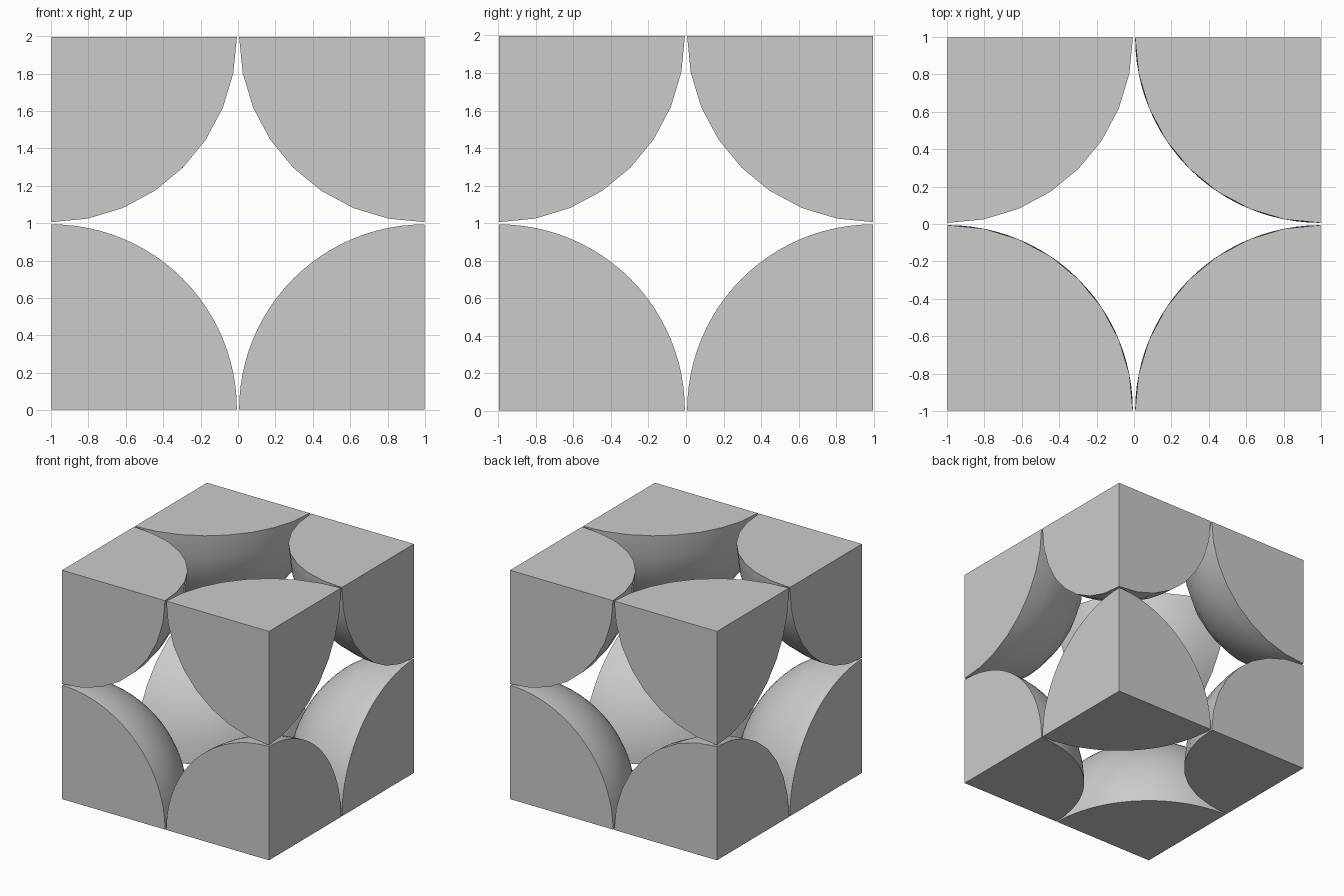
import bpy, bmesh
from mathutils import Vector

if "Cube" in bpy.data.objects:
    bpy.data.objects.remove(bpy.data.objects["Cube"])

R = 0.99      # sphere radius
H = 0.996     # half size of the cell


def octant(name, sx, sy, top, segments):
    """Closed eighth of a sphere whose square corner sits at a cell corner."""
    bm = bmesh.new()
    bmesh.ops.create_uvsphere(bm, u_segments=segments, v_segments=segments // 2, radius=R)
    sz = 1 if top else -1
    for outward in ((sx, 0, 0), (0, sy, 0), (0, 0, sz)):
        cut = bmesh.ops.bisect_plane(
            bm, geom=bm.verts[:] + bm.edges[:] + bm.faces[:], dist=1e-4,
            plane_co=(0, 0, 0), plane_no=outward, clear_outer=True)
        rim = [e for e in bm.edges if e.is_boundary]
        bmesh.ops.edgeloop_fill(bm, edges=rim)
    bmesh.ops.recalc_face_normals(bm, faces=bm.faces[:])
    bmesh.ops.translate(bm, verts=bm.verts[:], vec=Vector((sx * H, sy * H, 1 + sz * H)))
    mesh = bpy.data.meshes.new(name)
    bm.to_mesh(mesh)
    bm.free()
    obj = bpy.data.objects.new(name, mesh)
    bpy.context.collection.objects.link(obj)
    bpy.ops.object.select_all(action='DESELECT')
    obj.select_set(True)
    bpy.context.view_layer.objects.active = obj
    bpy.ops.object.shade_smooth_by_angle()


# Eight corner octants; three of the lower ones are more finely divided
for sx, side in ((-1, "left"), (1, "right")):
    for sy, depth in ((-1, "front"), (1, "back")):
        for top, level in ((False, "bottom"), (True, "top")):
            fine = not top and (sx, sy) != (-1, 1)
            octant(f"{level}_{depth}_{side}_octant", sx, sy, top, 96 if fine else 32)
